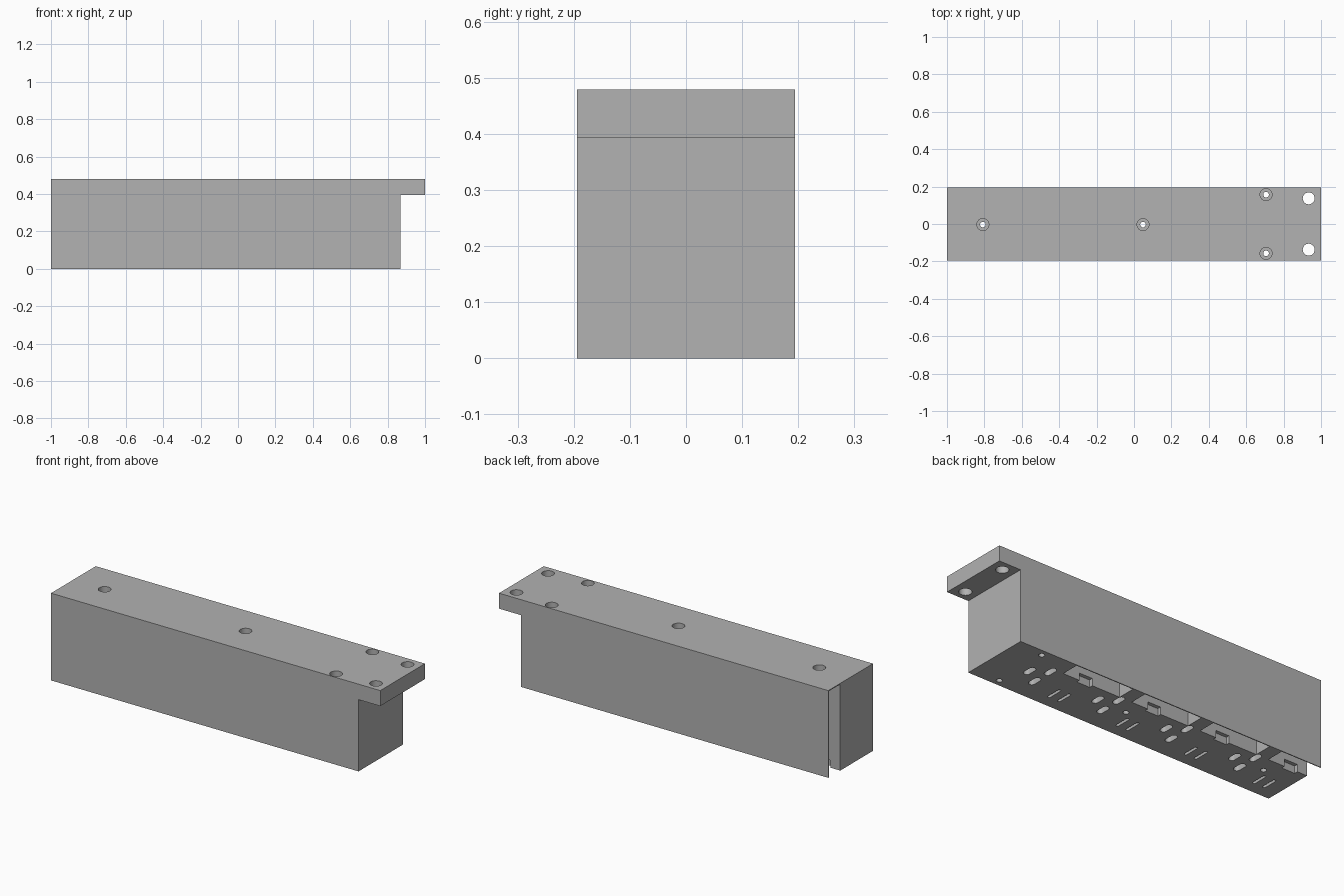
import bpy, bmesh, math
from mathutils import Vector

default = bpy.data.objects.get("Cube")
if default:
    bpy.data.objects.remove(default, do_unlink=True)

grey = bpy.data.materials.new("plain grey")
grey.use_nodes = True
colour = (0.445, 0.445, 0.445, 1)
grey.diffuse_color = colour
grey.node_tree.nodes["Principled BSDF"].inputs["Base Color"].default_value = colour

HALF_Y = 0.194
TOP = 0.479
PITCH = 0.425
UNITS = 4
POCKET_Y = 0.09
SKIN = 0.005


def prism(bm, outline, direction):
    """Extrude a closed outline of points along a direction."""
    face = bm.faces.new([bm.verts.new(p) for p in outline])
    extruded = bmesh.ops.extrude_face_region(bm, geom=[face])["geom"]
    verts = [v for v in extruded if isinstance(v, bmesh.types.BMVert)]
    bmesh.ops.translate(bm, verts=verts, vec=Vector(direction))


def box(bm, x0, x1, y0, y1, z0, z1):
    prism(bm, [(x0, y0, z0), (x1, y0, z0), (x1, y1, z0), (x0, y1, z0)], (0, 0, z1 - z0))


def slot(bm, x, y, width, length, z0, z1, steps=12):
    """Upright round-ended slot along y; a plain cylinder when length equals width."""
    r, straight = width / 2, (length - width) / 2
    outline = []
    for end in (0, 1):
        for i in range(steps + 1):
            if straight == 0 and i == steps:
                continue
            a = math.pi * (end + i / steps)
            shift = straight if end == 0 else -straight
            outline.append((x + r * math.cos(a), y + shift + r * math.sin(a), z0))
    prism(bm, outline, (0, 0, z1 - z0))


def finish(bm, name):
    bmesh.ops.recalc_face_normals(bm, faces=bm.faces)
    mesh = bpy.data.meshes.new(name)
    bm.to_mesh(mesh)
    bm.free()
    mesh.materials.append(grey)
    obj = bpy.data.objects.new(name, mesh)
    bpy.context.collection.objects.link(obj)
    return obj


# Long block with a mounting flange overhanging one end
bm = bmesh.new()
profile = [(-1, 0), (0.868, 0), (0.868, 0.394), (1, 0.394), (1, TOP), (-1, TOP)]
prism(bm, [(x, -HALF_Y, z) for x, z in profile], (0, 2 * HALF_Y, 0))
body = finish(bm, "block_body")

cutters = {}
for kind in ("pocket", "notch", "slot", "bore", "drill"):
    cutters[kind] = bmesh.new()

# Repeating underside features
for n in range(UNITS):
    x = 0.515 - n * PITCH
    end = x - 0.35 if n < UNITS - 1 else -1.1
    box(cutters["pocket"], end, x, POCKET_Y, HALF_Y - SKIN, -0.1, TOP - SKIN)
    box(cutters["notch"], x - 0.18, x - 0.1, POCKET_Y - 0.02, POCKET_Y + 0.02, -0.1, 0.04)
    for dx, y in ((0.138, 0.004), (0.057, 0.062), (0.057, -0.055)):
        slot(cutters["slot"], x + dx, y, 0.034, 0.075, -0.1, 0.1)
    for dx in (-0.09, -0.152):
        slot(cutters["slot"], x + dx, -0.085, 0.016, 0.09, -0.1, 0.1)

# Counterbored screw holes
for x, y in ((-0.808, -0.003), (0.048, -0.003), (0.706, 0.157), (0.706, -0.157)):
    slot(cutters["bore"], x, y, 0.064, 0.064, TOP - 0.08, TOP + 0.1)
    slot(cutters["drill"], x, y, 0.03, 0.03, -0.1, TOP + 0.1)

# Flange holes
for y in (0.137, -0.137):
    slot(cutters["drill"], 0.934, y, 0.064, 0.064, 0.3, TOP + 0.1)

# Cut every feature set out of the block
bpy.context.view_layer.objects.active = body
for kind, cutter_bm in cutters.items():
    cutter = finish(cutter_bm, kind + "_cutter")
    cutter.hide_render = True
    modifier = body.modifiers.new(kind + "_cut", 'BOOLEAN')
    modifier.operation = 'DIFFERENCE'
    modifier.solver = 'EXACT'
    modifier.object = cutter
    bpy.ops.object.modifier_apply(modifier=modifier.name)
    bpy.data.objects.remove(cutter, do_unlink=True)

# Smooth hole walls, crisp block edges
body.select_set(True)
bpy.ops.object.shade_smooth_by_angle(angle=math.radians(30))
